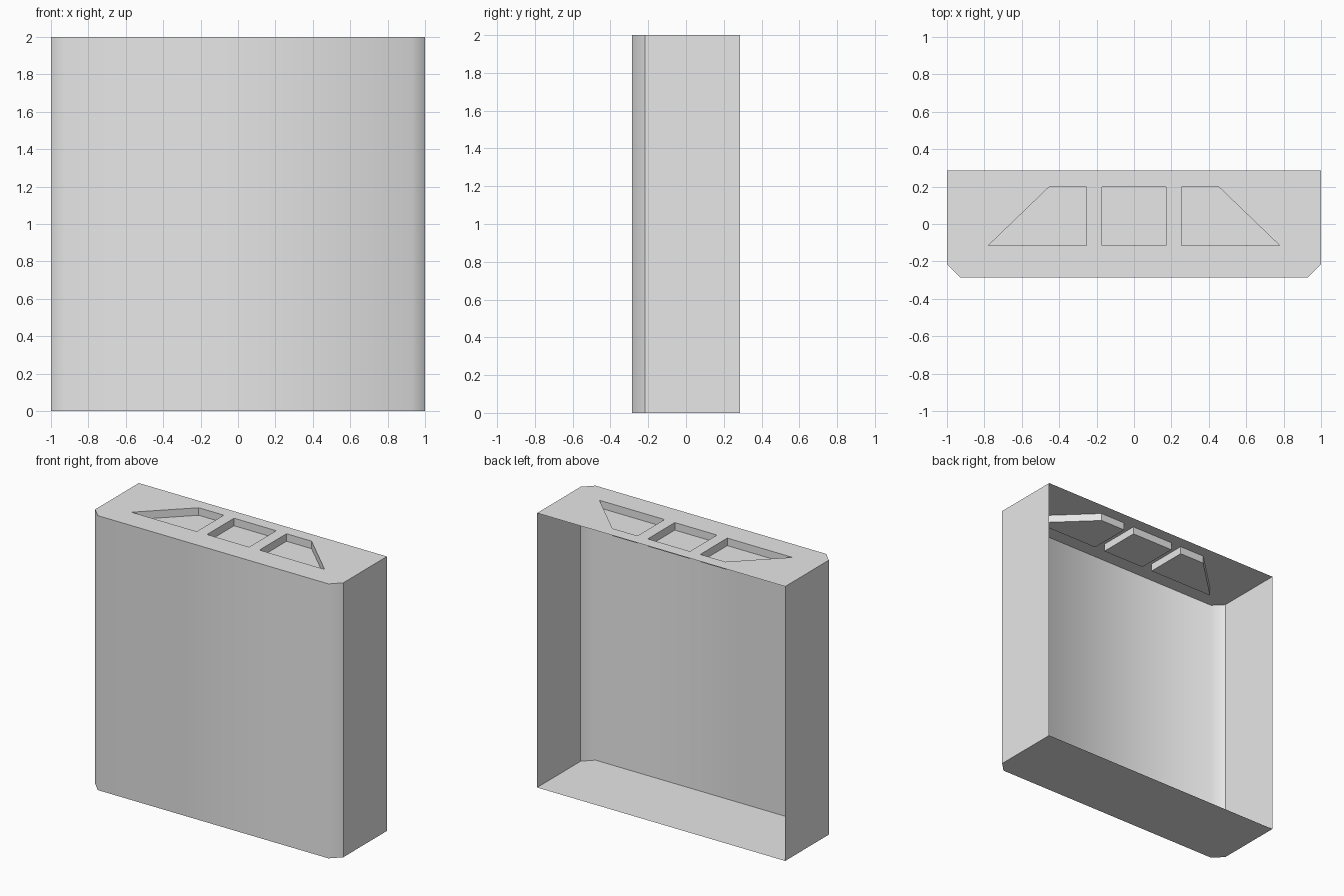
import bpy
import bmesh

cube = bpy.data.objects.get("Cube")
if cube:
    bpy.data.objects.remove(cube, do_unlink=True)

HEIGHT = 2.0
DEPTH = 0.286      # half depth
CHAMFER = 0.07
RECESS = 0.055

grey = bpy.data.materials.new("plain grey")
grey.use_nodes = True
grey.diffuse_color = (0.8, 0.8, 0.8, 1)
grey.node_tree.nodes["Principled BSDF"].inputs["Base Color"].default_value = (0.8, 0.8, 0.8, 1)


def add_object(name, bm):
    mesh = bpy.data.meshes.new(name)
    bm.to_mesh(mesh)
    bm.free()
    mesh.materials.append(grey)
    obj = bpy.data.objects.new(name, mesh)
    bpy.context.collection.objects.link(obj)
    return obj


def ring(bm, outline, z):
    return [bm.verts.new((x, y, z)) for x, y in outline]


def wall(bm, low, high, i):
    j = (i + 1) % len(low)
    return bm.faces.new((low[i], low[j], high[j], high[i]))


# Outlines run anticlockwise seen from above
outline = [(-1, DEPTH), (-1, CHAMFER - DEPTH), (CHAMFER - 1, -DEPTH),
           (1 - CHAMFER, -DEPTH), (1, CHAMFER - DEPTH), (1, DEPTH)]
y0, y1 = -0.114, 0.197
right_pocket = [(0.253, y0), (0.778, y0), (0.455, y1), (0.253, y1)]
pockets = {
    "left_pocket": right_pocket,
    "middle_pocket": [(-0.17, y0), (0.17, y0), (0.17, y1), (-0.17, y1)],
    "right_pocket": [(-x, y) for x, y in reversed(right_pocket)],
}

# Casing: thin walls, open at the back
bm = bmesh.new()
low, high = ring(bm, outline, 0), ring(bm, outline, HEIGHT)
for i in range(len(outline) - 1):
    face = wall(bm, low, high, i)
    face.smooth = 1 <= i <= 3          # front and its two chamfers
bm.faces.new(list(reversed(low)))

# Top plate with the pocket openings left out
rims = [high] + [ring(bm, shape, HEIGHT) for shape in pockets.values()]
edges = []
for rim in rims:
    for a, b in zip(rim, rim[1:] + rim[:1]):
        edges.append(bm.edges.get((a, b)) or bm.edges.new((a, b)))
filled = bmesh.ops.triangle_fill(bm, edges=edges, use_beauty=True, normal=(0, 0, 1))
for face in filled["geom"]:
    if isinstance(face, bmesh.types.BMFace):
        face.normal_update()
        if face.normal.z < 0:
            face.normal_flip()

# Only the front edges of the chamfers blend smoothly
for edge in bm.edges:
    edge.smooth = all(f.smooth for f in edge.link_faces)
add_object("casing", bm)

# Shallow pockets hanging below the top plate
for name, shape in pockets.items():
    bm = bmesh.new()
    floor, rim = ring(bm, shape, HEIGHT - RECESS), ring(bm, shape, HEIGHT)
    for i in range(len(shape)):
        wall(bm, floor, rim, i).normal_flip()
    bm.faces.new(floor)
    add_object(name, bm)
